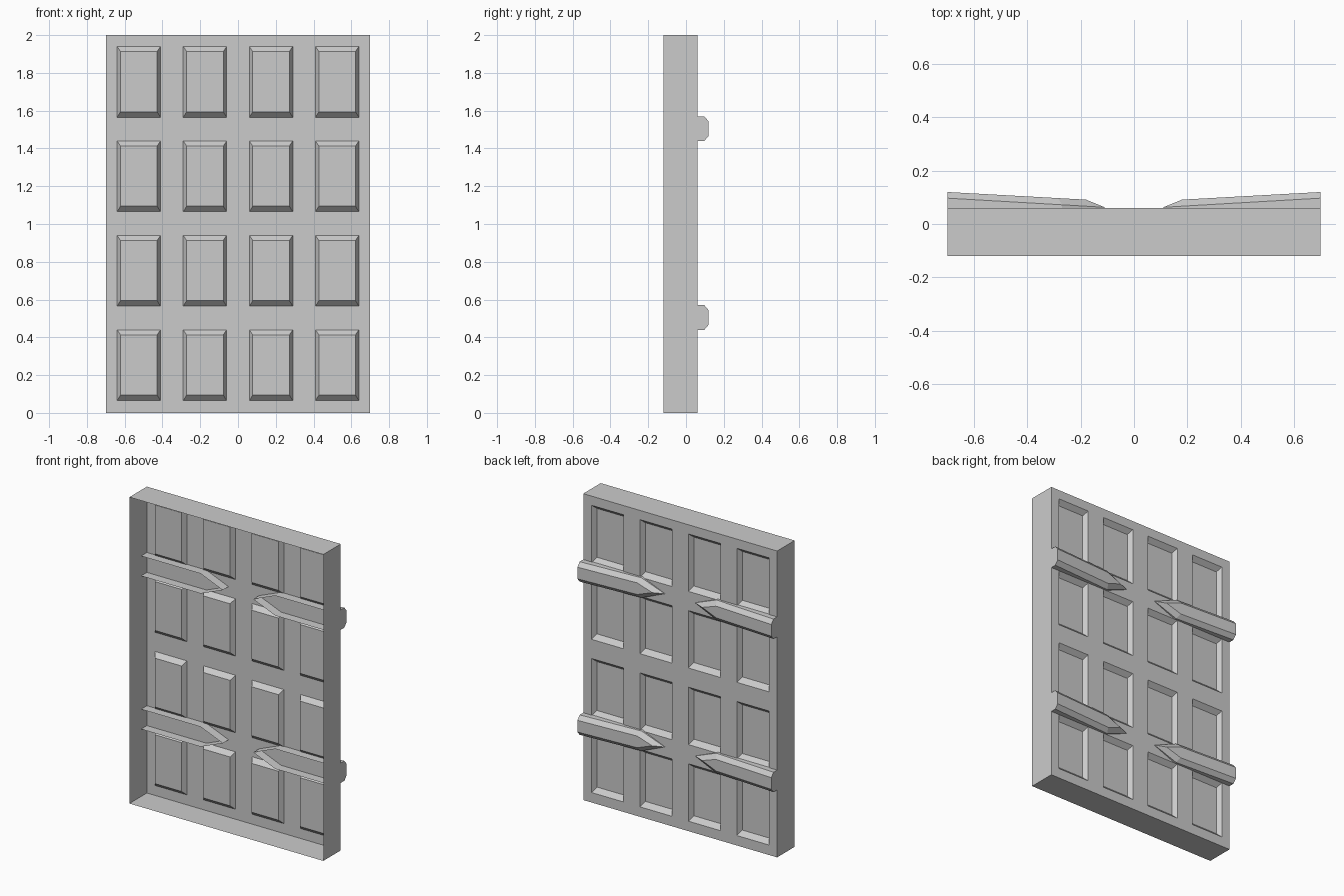
import bpy, bmesh

if "Cube" in bpy.data.objects:
    bpy.data.objects.remove(bpy.data.objects["Cube"])

BACK, FRONT = 0.06, -0.12


def make_object(name, bm):
    mesh = bpy.data.meshes.new(name)
    bm.to_mesh(mesh)
    bm.free()
    obj = bpy.data.objects.new(name, mesh)
    bpy.context.collection.objects.link(obj)
    return obj


def ring(bm, points):
    return [bm.verts.new(p) for p in points]


def bridge(bm, a, b):
    n = len(a)
    for i in range(n):
        j = (i + 1) % n
        bm.faces.new((a[i], a[j], b[j], b[i]))


# Door shell: back face with sixteen sunk panels, four edge walls, open front
bm = bmesh.new()
xs = [-0.7, -0.64, -0.41, -0.29, -0.06, 0.06, 0.29, 0.41, 0.64, 0.7]
zs = [0, 0.065, 0.44, 0.565, 0.94, 1.065, 1.44, 1.565, 1.94, 2.0]
grid = [[bm.verts.new((x, BACK, z)) for z in zs] for x in xs]
for i in range(9):
    for k in range(9):
        outer = [grid[i][k], grid[i][k + 1], grid[i + 1][k + 1], grid[i + 1][k]]
        if i % 2 and k % 2:
            x0, x1 = xs[i] + 0.018, xs[i + 1] - 0.018
            z0, z1 = zs[k] + 0.029, zs[k + 1] - 0.027
            y = BACK - 0.03
            inner = ring(bm, [(x0, y, z0), (x0, y, z1), (x1, y, z1), (x1, y, z0)])
            bridge(bm, outer, inner)
            bm.faces.new(inner)
        else:
            bm.faces.new(outer)
rim = [e for e in bm.edges if e.is_boundary]
walls = bmesh.ops.extrude_edge_only(bm, edges=rim)["geom"]
for v in [g for g in walls if isinstance(g, bmesh.types.BMVert)]:
    v.co.y = FRONT
bmesh.ops.recalc_face_normals(bm, faces=bm.faces)
bm.faces.ensure_lookup_table()
if bm.faces[0].normal.y < 0:
    bmesh.ops.reverse_faces(bm, faces=bm.faces)
make_object("door_panel", bm)

# Pointed, bevelled hinge straps, hollow on the door side, mirrored left to right
outline = [(0.7, -0.065), (0.7, 0.065), (0.27, 0.065), (0.11, 0), (0.27, -0.065)]
top = [(0.7, -0.038), (0.7, 0.038), (0.285, 0.038), (0.18, 0), (0.285, -0.038)]
for name, zc in (("lower_strap", 0.505), ("upper_strap", 1.505)):
    bm = bmesh.new()
    base = ring(bm, [(x, 0, zc + d) for x, d in outline])
    shoulder = ring(bm, [(x, 0.097 - 0.058 * (0.7 - x), zc + d) for x, d in outline])
    face = ring(bm, [(x, 0.12 - 0.055 * (0.7 - x), zc + d) for x, d in top])
    bridge(bm, base, shoulder)
    bridge(bm, shoulder, face)
    bm.faces.new(face)
    bmesh.ops.recalc_face_normals(bm, faces=bm.faces)
    bm.faces.ensure_lookup_table()
    if bm.faces[-1].normal.y < 0:
        bmesh.ops.reverse_faces(bm, faces=bm.faces)
    strap = make_object(name, bm)
    mirror = strap.modifiers.new("mirror", "MIRROR")
    mirror.use_axis = (True, False, False)
    mirror.use_mirror_merge = False
